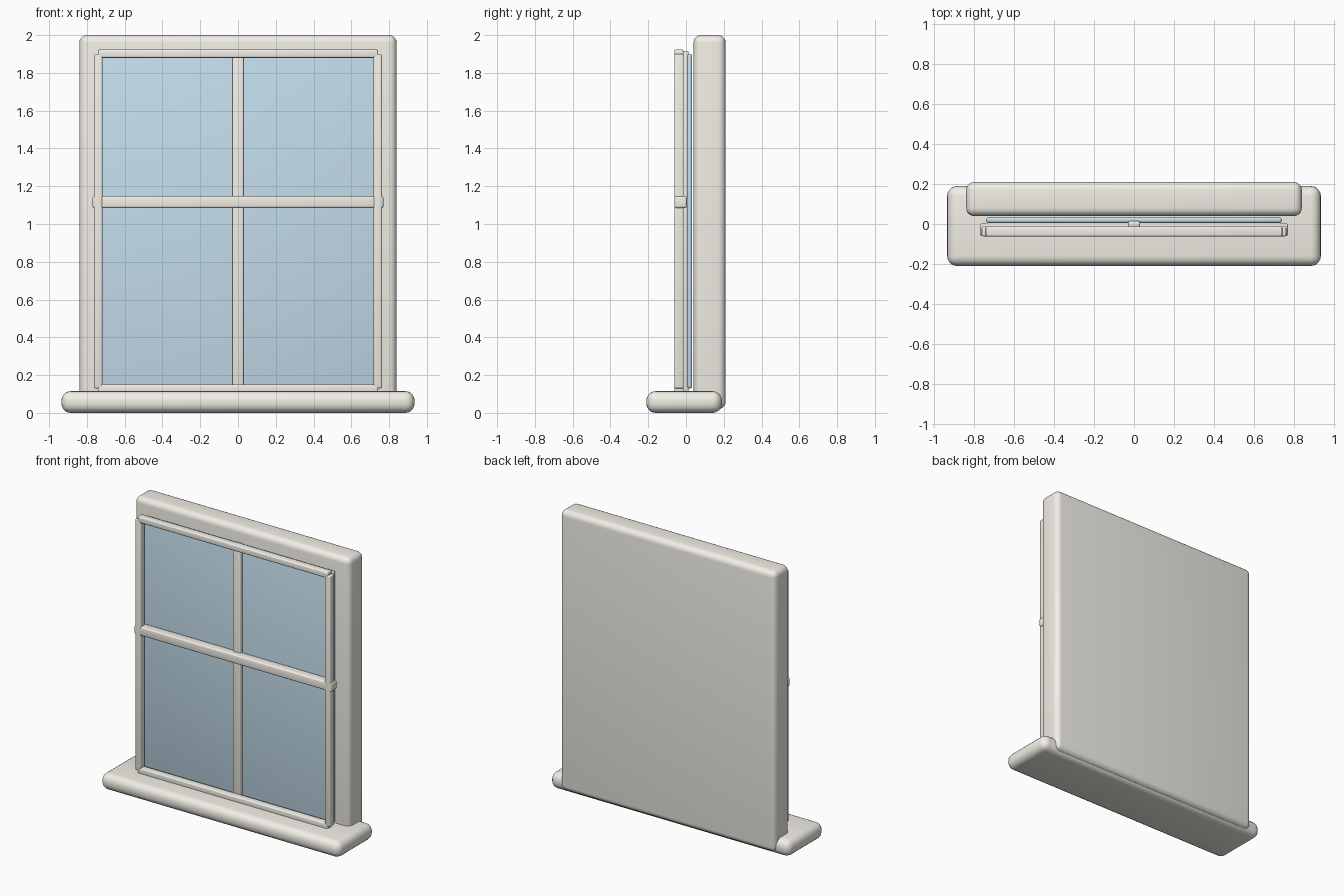
import bpy, math

if "Cube" in bpy.data.objects:
    bpy.data.objects.remove(bpy.data.objects["Cube"])


def material(name, rgb):
    m = bpy.data.materials.new(name)
    m.diffuse_color = (*rgb, 1)
    m.use_nodes = True
    m.node_tree.nodes["Principled BSDF"].inputs["Base Color"].default_value = m.diffuse_color
    return m


cream = material("cream_paint", (0.88, 0.86, 0.79))
blue = material("blue_glass", (0.55, 0.73, 0.84))


def block(name, x, y, z, bevel, segments=3, mat=cream):
    """Rounded box from (min, max) ranges on each axis."""
    ranges = (x, y, z)
    bpy.ops.mesh.primitive_cube_add(size=1, location=[(a + b) / 2 for a, b in ranges])
    ob = bpy.context.object
    ob.name = name
    ob.scale = [b - a for a, b in ranges]
    bpy.ops.object.transform_apply(location=False, rotation=False, scale=True)
    mod = ob.modifiers.new("round_edges", 'BEVEL')
    mod.width = bevel
    mod.segments = segments
    bpy.ops.object.modifier_apply(modifier=mod.name)
    ob.data.materials.append(mat)
    bpy.ops.object.shade_smooth_by_angle(angle=math.radians(40))
    return ob


# Solid backing frame and projecting sill
block("frame_back", (-0.84, 0.84), (0.04, 0.21), (0.02, 2.0), 0.04, 5)
block("sill", (-0.935, 0.935), (-0.21, 0.19), (0.0, 0.115), 0.05, 5)

# Single glass sheet
block("glass", (-0.74, 0.74), (0.005, 0.033), (0.13, 1.9), 0.012, 3, blue)

# Side stiles
for side, x in (("left", (-0.762, -0.718)), ("right", (0.718, 0.762))):
    block("stile_" + side, x, (-0.062, -0.012), (0.13, 1.9), 0.008)

# Top and bottom rails
for level, z in (("bottom", (0.105, 0.15)), ("top", (1.88, 1.923))):
    block("rail_" + level, (-0.742, 0.742), (-0.062, -0.012), z, 0.008)

# Vertical glazing bar and horizontal meeting bar
block("vertical_bar", (-0.03, 0.03), (-0.018, 0.014), (0.11, 1.915), 0.008)
block("meeting_bar", (-0.77, 0.77), (-0.06, 0.004), (1.085, 1.147), 0.01)
